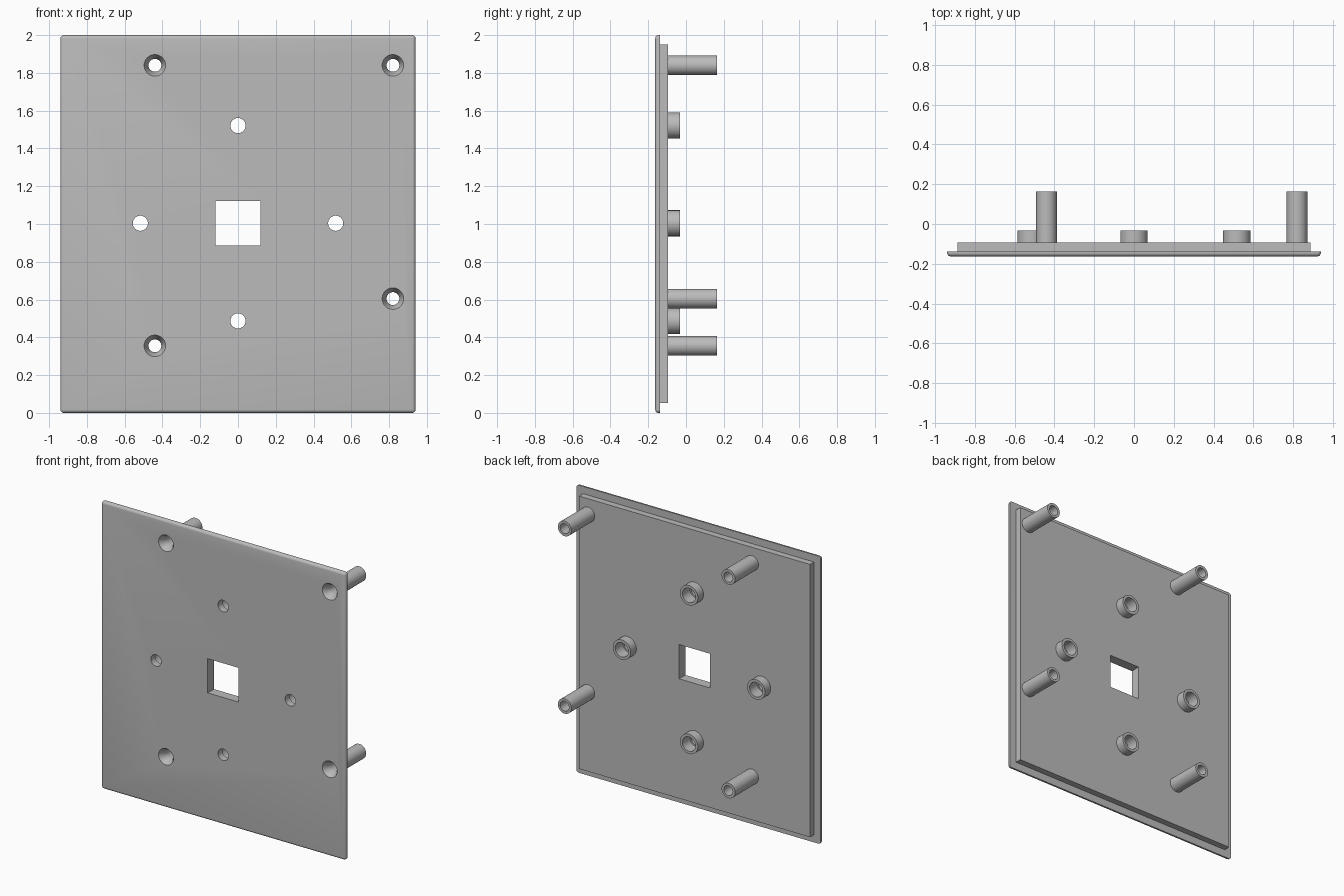
import bpy, bmesh, math
from mathutils import Matrix

cube = bpy.data.objects.get("Cube")
if cube:
    bpy.data.objects.remove(cube, do_unlink=True)

grey = bpy.data.materials.new("plain_grey")
grey.use_nodes = True
grey.diffuse_color = (0.5, 0.5, 0.5, 1)
grey.node_tree.nodes["Principled BSDF"].inputs["Base Color"].default_value = (0.5, 0.5, 0.5, 1)

# Depths along y, from the front face to the post tips
FRONT, RIM, BACK, BOSS_TIP, POST_TIP = -0.163, -0.138, -0.094, -0.032, 0.163
MID = 1.004
POSTS = {"right_top": (-0.44, 1.84), "right_bottom": (-0.44, 0.355),
         "left_top": (0.82, 1.84), "left_bottom": (0.82, 0.605)}
BOSSES = {"top": (0, MID + 0.517), "bottom": (0, MID - 0.517),
          "left": (0.517, MID), "right": (-0.517, MID)}


def finish(name, bm):
    bmesh.ops.recalc_face_normals(bm, faces=bm.faces)
    mesh = bpy.data.meshes.new(name)
    bm.to_mesh(mesh)
    bm.free()
    mesh.materials.append(grey)
    obj = bpy.data.objects.new(name, mesh)
    bpy.context.collection.objects.link(obj)
    return obj


def box(name, width, z0, z1, y0, y1, round_front=0):
    bm = bmesh.new()
    bmesh.ops.create_cube(bm, size=1)
    bmesh.ops.scale(bm, vec=(width, y1 - y0, z1 - z0), verts=bm.verts)
    bmesh.ops.translate(bm, vec=(0, (y0 + y1) / 2, (z0 + z1) / 2), verts=bm.verts)
    if round_front:
        # All edges except those around the back face
        edges = [e for e in bm.edges if min(v.co.y for v in e.verts) < y1 - 0.001]
        bmesh.ops.bevel(bm, geom=edges, offset=round_front, segments=5,
                        profile=0.5, affect='EDGES')
    return finish(name, bm)


def lathe(name, profile, x, z, sides=48):
    """Turn a closed (radius, y) profile around an axis along y."""
    bm = bmesh.new()
    rings = []
    for i in range(sides):
        a = math.tau * i / sides
        rings.append([bm.verts.new((x + r * math.cos(a), y, z + r * math.sin(a)))
                      for r, y in profile])
    n = len(profile)
    for i in range(sides):
        a, b = rings[i], rings[(i + 1) % sides]
        for j in range(n):
            k = (j + 1) % n
            if profile[j][0] or profile[k][0]:
                bm.faces.new((a[j], a[k], b[k], b[j]))
    bmesh.ops.remove_doubles(bm, verts=bm.verts, dist=1e-5)
    return finish(name, bm)


def boolean(target, other, operation):
    mod = target.modifiers.new(operation.lower(), 'BOOLEAN')
    mod.operation, mod.object, mod.solver = operation, other, 'EXACT'
    helpers.append(other)


helpers = []
parts = []

# Faceplate with rounded front edge and a smaller raised step behind
panel = box("faceplate", 1.88, 0, 2, FRONT, RIM, 0.018)
step = box("back_step", 1.776, 0.053, 1.95, RIM - 0.01, BACK)
boolean(panel, step, 'UNION')
parts.append(panel)

# Square window
boolean(panel, box("window_cutter", 0.238, MID - 0.119, MID + 0.119, -0.3, 0.1), 'DIFFERENCE')

# Screw posts, countersunk from the front
for side, (x, z) in POSTS.items():
    outer, hole, sink = 0.052, 0.034, 0.057
    parts.append(lathe(side + "_post", [(outer, BACK), (outer, POST_TIP),
                                        (hole, POST_TIP), (hole, BACK)], x, z))
    cutter = lathe("screw_cutter", [(0, -0.2), (sink, -0.2), (sink, FRONT),
                                    (hole, FRONT + 0.04), (hole, 0), (0, 0)], x, z)
    boolean(panel, cutter, 'DIFFERENCE')

# Short bosses with a stepped hole
for side, (x, z) in BOSSES.items():
    outer, bore, hole = 0.069, 0.05, 0.04
    parts.append(lathe(side + "_boss", [(outer, BACK), (outer, BOSS_TIP),
                                        (bore, BOSS_TIP), (bore, BACK)], x, z))
    ledge = BACK - 0.02
    cutter = lathe("boss_cutter", [(0, -0.2), (hole, -0.2), (hole, ledge),
                                   (bore, ledge), (bore, 0), (0, 0)], x, z)
    boolean(panel, cutter, 'DIFFERENCE')

# Bake the cuts and drop the helpers
bpy.context.view_layer.update()
evaluated = panel.evaluated_get(bpy.context.evaluated_depsgraph_get())
baked = bpy.data.meshes.new_from_object(evaluated)
panel.modifiers.clear()
panel.data = baked
for helper in helpers:
    bpy.data.objects.remove(helper, do_unlink=True)

# Smooth round walls, sharp rims
bpy.ops.object.select_all(action='DESELECT')
for part in parts:
    part.select_set(True)
bpy.context.view_layer.objects.active = panel
bpy.ops.object.shade_smooth_by_angle(angle=math.radians(30))
